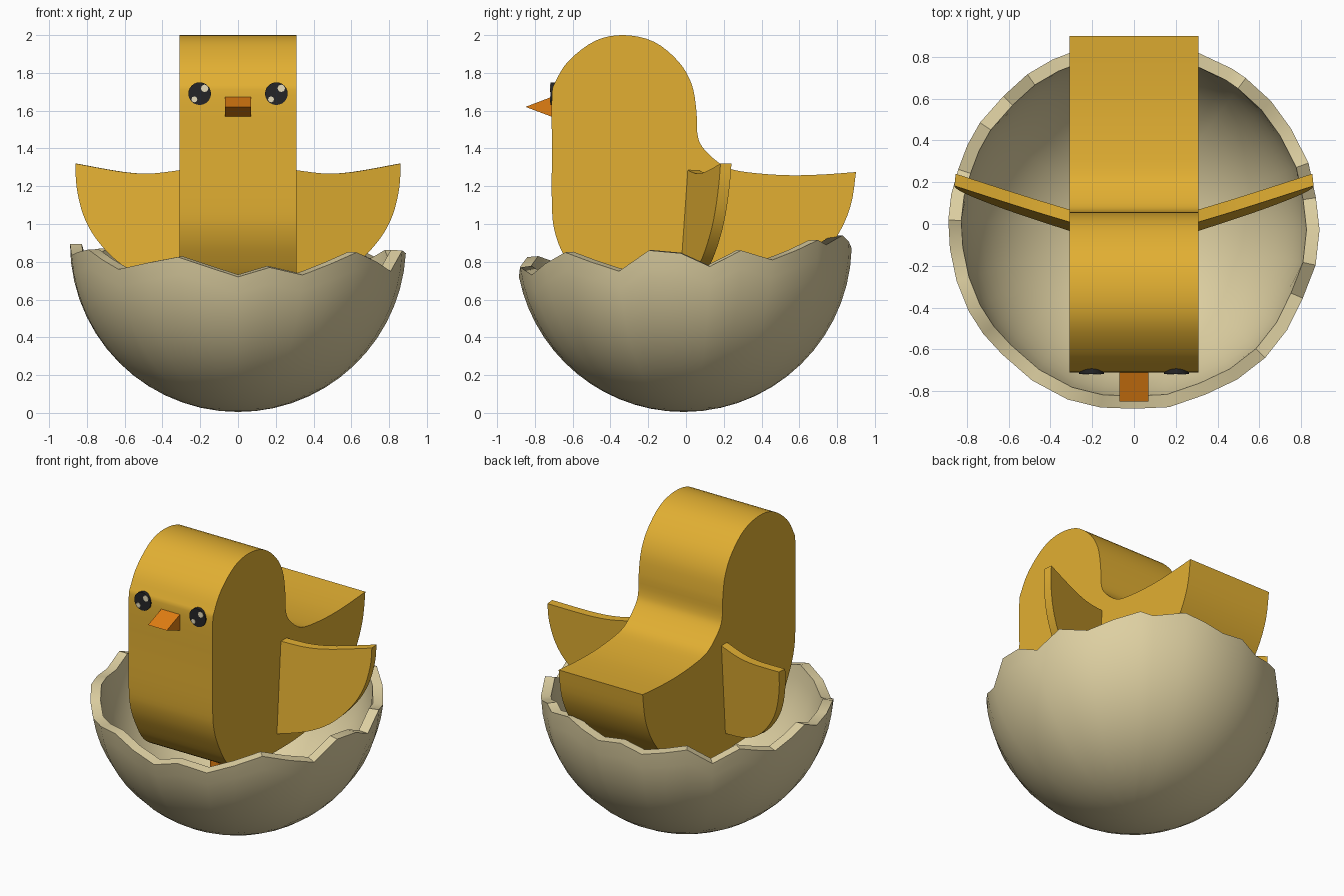
import bpy, bmesh, math

if "Cube" in bpy.data.objects:
    bpy.data.objects.remove(bpy.data.objects["Cube"])


def material(name, rgb):
    m = bpy.data.materials.new(name)
    m.diffuse_color = (*rgb, 1)
    m.use_nodes = True
    m.node_tree.nodes["Principled BSDF"].inputs["Base Color"].default_value = m.diffuse_color
    return m


YELLOW = material("chick yellow", (0.76, 0.43, 0.032))
SHELL = material("eggshell cream", (0.73, 0.63, 0.36))
ORANGE = material("beak orange", (0.75, 0.21, 0.006))
BLACK = material("eye black", (0.018, 0.018, 0.02))
GLINT = material("eye glint", (0.80, 0.72, 0.50))


def finish(bm, name, mat, angle=35):
    bmesh.ops.recalc_face_normals(bm, faces=bm.faces)
    me = bpy.data.meshes.new(name)
    bm.to_mesh(me)
    bm.free()
    ob = bpy.data.objects.new(name, me)
    bpy.context.collection.objects.link(ob)
    me.materials.append(mat)
    bpy.ops.object.select_all(action='DESELECT')
    ob.select_set(True)
    bpy.context.view_layer.objects.active = ob
    bpy.ops.object.shade_smooth_by_angle(angle=math.radians(angle))
    return ob


def spline(pts, n=4):
    """Smooth curve through 2D points."""
    p = [pts[0]] + pts + [pts[-1]]
    out = []
    for a, b, c, d in zip(p, p[1:], p[2:], p[3:]):
        for i in range(n):
            t = i / n
            out.append(tuple(0.5 * (2 * b[k] + (c[k] - a[k]) * t
                       + (2 * a[k] - 5 * b[k] + 4 * c[k] - d[k]) * t * t
                       + (3 * b[k] - a[k] - 3 * c[k] + d[k]) * t ** 3) for k in (0, 1)))
    return out + [pts[-1]]


def prism(name, outline, place, w0, w1, mat):
    """Extrude a 2D outline from w0 to w1; place(u, v, w) gives the 3D point."""
    bm = bmesh.new()
    a = [bm.verts.new(place(u, v, w0)) for u, v in outline]
    b = [bm.verts.new(place(u, v, w1)) for u, v in outline]
    n = len(a)
    bm.faces.new(a)
    bm.faces.new(b[::-1])
    for i in range(n):
        j = (i + 1) % n
        bm.faces.new((a[i], a[j], b[j], b[i]))
    return finish(bm, name, mat)


def circle(cx, cz, r, n):
    return [(cx + r * math.cos(2 * math.pi * i / n), cz + r * math.sin(2 * math.pi * i / n))
            for i in range(n)]


def side(u, v, w):      # profile in the YZ plane
    return (w, u, v)


def front(u, v, w):     # profile in the XZ plane
    return (u, w, v)


def flat(u, v, w):      # profile in the XY plane
    return (u, v, w)


# Body: side profile from the tail tip, over the head and under the belly
body = spline([(0.90, 1.275), (0.72, 1.262), (0.55, 1.258), (0.38, 1.268), (0.24, 1.29),
               (0.16, 1.335), (0.085, 1.41), (0.06, 1.48), (0.055, 1.60), (0.03, 1.74),
               (-0.04, 1.86), (-0.17, 1.965), (-0.33, 2.0), (-0.48, 1.97), (-0.62, 1.865),
               (-0.69, 1.755), (-0.71, 1.68), (-0.71, 1.4), (-0.71, 1.1), (-0.695, 0.96),
               (-0.645, 0.83), (-0.55, 0.68), (-0.40, 0.60), (-0.10, 0.57), (0.25, 0.58),
               (0.48, 0.64), (0.66, 0.77), (0.79, 0.92), (0.87, 1.09), (0.90, 1.275)])[:-1]
prism("body", body, side, -0.31, 0.31, YELLOW)

# Wings: thin curved plates, swept back
wing = spline([(0.27, 1.292), (0.33, 1.282), (0.47, 1.267), (0.62, 1.277), (0.86, 1.32)])
wing += spline([(0.86, 1.32), (0.855, 1.20), (0.82, 1.05), (0.75, 0.92), (0.63, 0.795),
                (0.48, 0.72), (0.27, 0.675)])[1:]
for s, label in ((-1, "left"), (1, "right")):
    def wing_place(u, v, w, s=s):
        return (s * (u - 0.1 * w), 0.01 + (u - 0.31) * 0.31 + (v - 1.29) * 0.07 + w, v)
    prism(label + "_wing", wing, wing_place, 0, 0.058, YELLOW)

    # Legs and feet inside the shell
    prism(label + "_leg", circle(s * 0.15, -0.02, 0.035, 12), flat, 0.12, 0.60, ORANGE)
    prism(label + "_foot", [(s * 0.15 - 0.04, 0.04), (s * 0.15 + 0.04, 0.04),
                            (s * 0.15 + 0.10, -0.2), (s * 0.15 - 0.10, -0.2)],
          flat, 0.11, 0.15, ORANGE)

    # Eyes with two glints each
    ex = s * 0.203
    prism(label + "_eye", circle(ex, 1.69, 0.06, 24), front, -0.69, -0.718, BLACK)
    prism(label + "_glint_large", circle(ex + 0.026, 1.718, 0.02, 8), front, -0.71, -0.721, GLINT)
    prism(label + "_glint_small", circle(ex - 0.028, 1.66, 0.016, 8), front, -0.71, -0.721, GLINT)

# Beak: wedge
prism("beak", [(-0.70, 1.677), (-0.70, 1.564), (-0.85, 1.62)], side, -0.069, 0.069, ORANGE)

# Cracked shell: rim heights by angle in degrees, on a bowl with thickness
RIM = [(-90, .72), (-79, .77), (-67, .73), (-45, .85), (-23, .75), (-12, .86), (-1, .845),
       (9, .775), (20, .86), (32, .81), (53, .915), (58, .89), (71, .94), (88, .87), (98, .89),
       (107, .84), (125, .89), (135, .79), (146, .87), (162, .80), (178, .895), (187, .835),
       (207, .865), (224, .76), (249, .825)]
R, CZ, CY, ROWS = 0.89, 0.895, -0.012, 14
cols = []
for (a, z), (b, y) in zip(RIM, RIM[1:] + [(270, .72)]):
    cols.append((a, z))
    if b - a > 14:      # extra column keeps the bowl round
        cols.append(((a + b) / 2, (z + y) / 2))

bm = bmesh.new()
layers = []
for r in (R, R * 0.93):
    pole = bm.verts.new((0, CY, CZ - r))
    grid = []
    for deg, z in cols:
        a, top = math.radians(deg), math.acos(max(-1, min(1, (CZ - z) / R)))
        if z > CZ:
            top = math.pi / 2 + math.asin((z - CZ) / R)
        grid.append([bm.verts.new((r * math.sin(top * k / ROWS) * math.cos(a),
                                   CY + r * math.sin(top * k / ROWS) * math.sin(a),
                                   CZ - r * math.cos(top * k / ROWS)))
                     for k in range(1, ROWS + 1)])
    for i, c in enumerate(grid):
        d = grid[(i + 1) % len(grid)]
        bm.faces.new((pole, c[0], d[0]))
        for k in range(ROWS - 1):
            bm.faces.new((c[k], c[k + 1], d[k + 1], d[k]))
    layers.append(grid)
outer, inner = layers
for i in range(len(cols)):
    j = (i + 1) % len(cols)
    bm.faces.new((outer[i][-1], inner[i][-1], inner[j][-1], outer[j][-1]))
finish(bm, "cracked_shell", SHELL)
